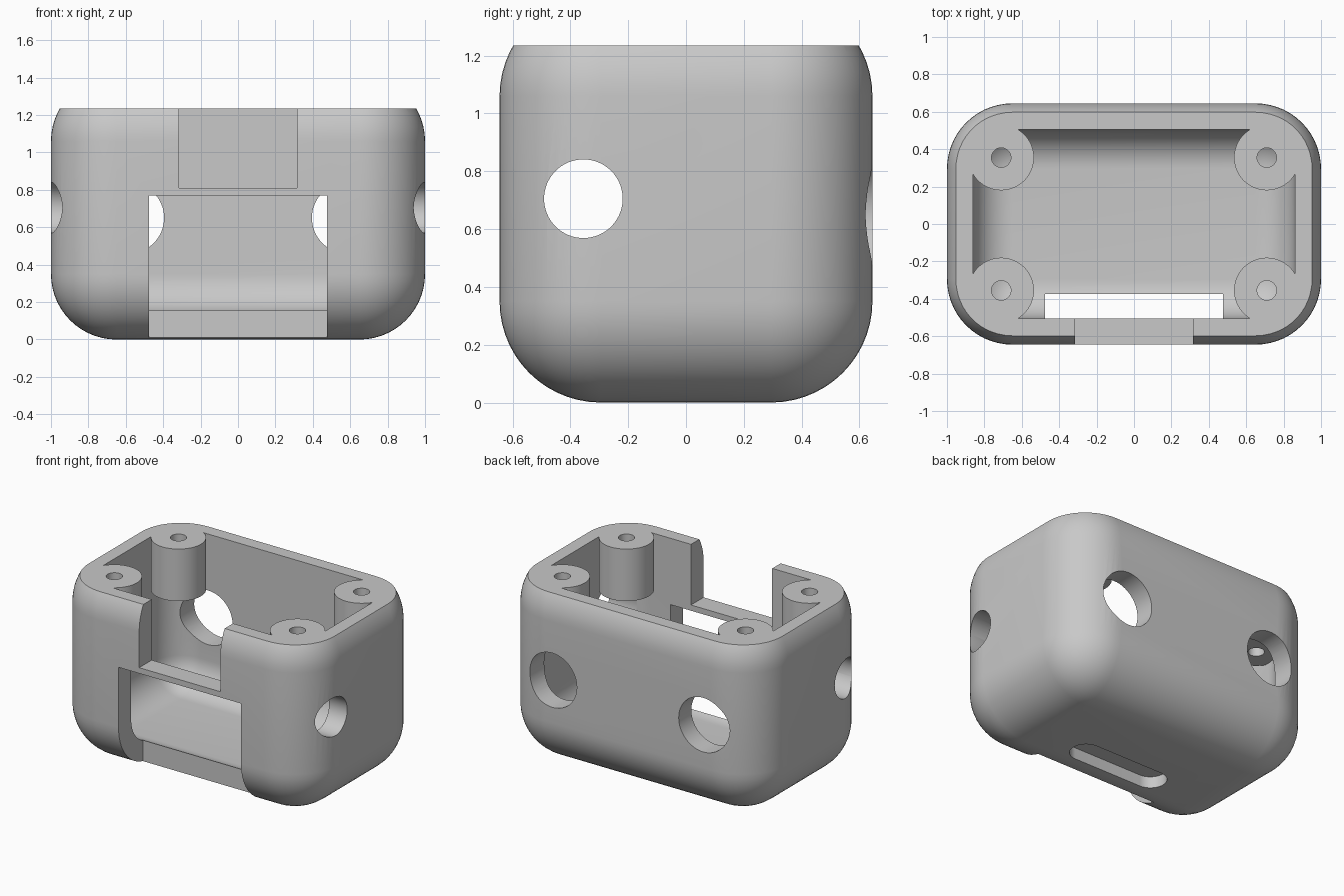
import bpy, bmesh, math
from mathutils import Matrix, Vector

old = bpy.data.objects.get("Cube")
if old:
    bpy.data.objects.remove(old, do_unlink=True)

grey = bpy.data.materials.new("plain_grey")
grey.use_nodes = True
COLOUR = (0.58, 0.58, 0.58, 1)
grey.diffuse_color = COLOUR
grey.node_tree.nodes["Principled BSDF"].inputs["Base Color"].default_value = COLOUR


def finish(name, bm):
    mesh = bpy.data.meshes.new(name)
    bmesh.ops.recalc_face_normals(bm, faces=bm.faces)
    bm.to_mesh(mesh)
    bm.free()
    mesh.materials.append(grey)
    obj = bpy.data.objects.new(name, mesh)
    bpy.context.collection.objects.link(obj)
    return obj


def block(name, low, high, radius=0, rounded=lambda edge: True, segments=14):
    """Box between two corners, with the chosen edges rounded."""
    low, high = Vector(low), Vector(high)
    bm = bmesh.new()
    bmesh.ops.create_cube(bm, size=1)
    for v in bm.verts:
        v.co = (low + high) / 2 + v.co * (high - low)
    if radius:
        edges = [e for e in bm.edges if rounded(e)]
        bmesh.ops.bevel(bm, geom=edges, offset=radius, segments=segments,
                        profile=0.5, affect='EDGES')
    return finish(name, bm)


def rod(name, centre, radius, length, axis='Z'):
    """Cylinder along one axis."""
    turn = {'X': Matrix.Rotation(math.pi / 2, 4, 'Y'),
            'Y': Matrix.Rotation(math.pi / 2, 4, 'X'),
            'Z': Matrix.Identity(4)}[axis]
    bm = bmesh.new()
    bmesh.ops.create_cone(bm, cap_ends=True, segments=64, radius1=radius,
                          radius2=radius, depth=length,
                          matrix=Matrix.Translation(centre) @ turn)
    return finish(name, bm)


def combine(target, tool, operation='DIFFERENCE'):
    mod = target.modifiers.new(tool.name, 'BOOLEAN')
    mod.operation, mod.object, mod.solver = operation, tool, 'EXACT'
    bpy.context.view_layer.objects.active = target
    bpy.ops.object.modifier_apply(modifier=mod.name)
    bpy.data.objects.remove(tool, do_unlink=True)


def vertical(edge):
    a, b = edge.verts
    return abs(a.co.z - b.co.z) > 0.01


def below_top(edge):
    return min(v.co.z for v in edge.verts) < 1


# Rounded outer body and open cavity
TOP = 1.235
body = block("enclosure_body", (-1, -0.645, 0), (1, 0.645, 1.41), 0.35)
combine(body, block("cavity", (-0.86, -0.505, 0.14), (0.86, 0.505, 1.7),
                    0.21, below_top))

# Corner screw posts, hanging from the rim
corners = [(x, y) for x in (-0.71, 0.71) for y in (-0.355, 0.355)]
for x, y in corners:
    combine(body, rod("post", (x, y, 1.12), 0.175, 0.5), 'UNION')
combine(body, block("top_cut", (-2, -2, TOP), (2, 2, 2)))
for x, y in corners:
    combine(body, rod("screw_hole", (x, y, 1.1), 0.052, 0.7))

# Front window and rim notch
combine(body, block("window", (-0.475, -0.8, -0.2), (0.475, -0.375, 0.77)))
combine(body, block("notch", (-0.315, -0.8, 0.81), (0.315, -0.4, 1.5)))

# Round side and back openings
for side in (-1, 1):
    combine(body, rod("side_hole", (side, -0.355, 0.705), 0.136, 0.6, 'X'))
    combine(body, rod("back_hole", (side * 0.585, 0.6, 0.65), 0.19, 0.5, 'Y'))

# Shallow rounded slot under the floor
combine(body, block("slot", (-0.37, -0.26, -0.1), (0.37, -0.05, 0.08),
                    0.104, vertical))

bpy.ops.object.select_all(action='DESELECT')
body.select_set(True)
bpy.context.view_layer.objects.active = body
bpy.ops.object.shade_smooth_by_angle(angle=math.radians(30))
